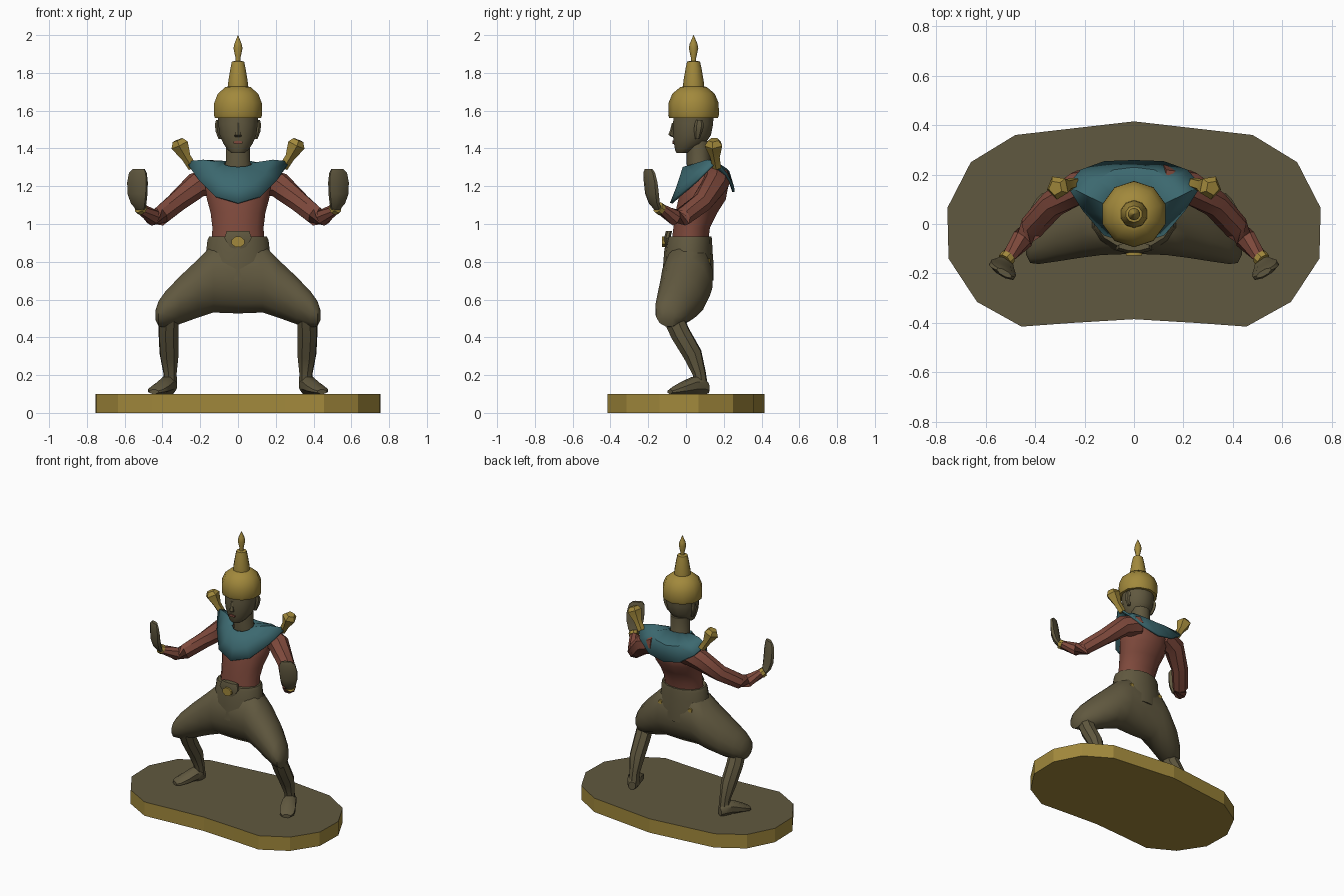
import bpy, bmesh
from math import sin, cos, pi, radians
from mathutils import Vector

if "Cube" in bpy.data.objects:
    bpy.data.objects.remove(bpy.data.objects["Cube"])


def material(name, r, g, b):
    m = bpy.data.materials.new(name)
    m.use_nodes = True
    m.diffuse_color = (r, g, b, 1)
    m.node_tree.nodes["Principled BSDF"].inputs["Base Color"].default_value = (r, g, b, 1)
    return m


GOLD = material("gold", 0.36, 0.25, 0.045)
OLIVE = material("olive", 0.118, 0.098, 0.05)
TEAL = material("teal", 0.045, 0.14, 0.16)
RED = material("red_brown", 0.21, 0.067, 0.045)
parts = []


def finish(name, bm, mat, mirror=False):
    bmesh.ops.recalc_face_normals(bm, faces=bm.faces)
    me = bpy.data.meshes.new(name)
    bm.to_mesh(me)
    bm.free()
    me.materials.append(mat)
    ob = bpy.data.objects.new(name, me)
    bpy.context.collection.objects.link(ob)
    if mirror:
        ob.modifiers.new("mirror", 'MIRROR')
    parts.append(ob)
    return ob


def loft(name, rings, mat, mirror=False, cap=True):
    """Skin a list of closed point rings."""
    bm = bmesh.new()
    rows = [[bm.verts.new(p) for p in ring] for ring in rings]
    n = len(rows[0])
    for a, b in zip(rows, rows[1:]):
        for i in range(n):
            j = (i + 1) % n
            bm.faces.new((a[i], a[j], b[j], b[i]))
    if cap:
        bm.faces.new(rows[0])
        bm.faces.new(rows[-1])
    return finish(name, bm, mat, mirror)


def ellipse(c, u, v, n):
    return [Vector(c) + Vector(u) * cos(2 * pi * (i + .5) / n)
            + Vector(v) * sin(2 * pi * (i + .5) / n) for i in range(n)]


def stack(name, rows, mat, n=12, **kw):
    """Horizontal sections: (z, half width, front y, back y)."""
    return loft(name, [ellipse((0, (f + b) / 2, z), (w, 0, 0), (0, (b - f) / 2, 0), n)
                       for z, w, f, b in rows], mat, **kw)


def tube(name, path, mat, n=8, mirror=True):
    """Round limb along a path of (x, y, z, radius)."""
    pts = [Vector(p[:3]) for p in path]
    rings = []
    for i, p in enumerate(path):
        t = (pts[min(i + 1, len(pts) - 1)] - pts[max(i - 1, 0)]).normalized()
        u = t.cross(Vector((0.5, -0.8, 0.2))).normalized()
        rings.append(ellipse(pts[i], u * p[3], t.cross(u) * p[3], n))
    return loft(name, rings, mat, mirror)


def slab(name, path, u, v, mat, n=8, mirror=True):
    """Flattened form along a path of (x, y, z, ru, rv) with fixed section axes."""
    u, v = Vector(u).normalized(), Vector(v).normalized()
    return loft(name, [ellipse(p[:3], u * p[3], v * p[4], n) for p in path], mat, mirror)


# Base plinth: gold rim, olive top
half = [(0, -.385), (.25, -.4), (.455, -.415), (.635, -.315), (.75, -.14),
        (.755, .065), (.66, .25), (.48, .36), (0, .415)]
outline = half + [(-x, y) for x, y in half[-2:0:-1]]
base = loft("base", [[(x, y, z) for x, y in outline] for z in (0, .1)], GOLD)
base.data.materials.append(OLIVE)
for f in base.data.polygons:
    f.material_index = int(f.normal.z > .5)

# Feet and shins
slab("foot", [(.35, .115, .13, .025, .03), (.36, .085, .145, .042, .05),
              (.38, .04, .145, .048, .05), (.41, -.02, .13, .055, .035),
              (.435, -.065, .118, .05, .02), (.445, -.085, .112, .03, .012)],
     (.87, .45, 0), (0, 0, 1), OLIVE)
tube("shin", [(.365, -.08, .53, .055), (.368, -.03, .42, .055), (.365, .035, .31, .052),
              (.36, .07, .21, .036), (.36, .08, .13, .038)], OLIVE)

# Baggy trousers: sections from one knee to the other, (x, low z, high z, front y, back y)
leg = [(0, .52, .9, -.125, .14), (.13, .525, .9, -.13, .145), (.21, .5, .82, -.14, .13),
       (.31, .465, .725, -.155, .08), (.385, .45, .645, -.165, .02),
       (.42, .455, .595, -.16, -.02), (.437, .49, .545, -.125, -.06)]
sections = [(-x, *r) for x, *r in leg[:0:-1]] + leg
trousers = loft("trousers", [ellipse((x, (f + b) / 2, (lo + hi) / 2), (0, (b - f) / 2, 0),
                                     (0, 0, (hi - lo) / 2), 12)
                             for x, lo, hi, f, b in sections], OLIVE)
stack("waist", [(.7, .2, -.125, .145), (.8, .19, -.12, .145), (.86, .172, -.115, .14),
                (.915, .166, -.105, .138), (.935, .155, -.1, .135)], OLIVE, n=14)

# Waist flap and gold buckle
slab("belt_flap", [(0, -.1, .87, .04, .012), (0, -.1, .925, .078, .018),
                   (0, -.09, .962, .065, .018)], (1, 0, 0), (0, 1, 0), OLIVE, mirror=False)
slab("buckle", [(0, -.128, .905, .036, .03), (0, -.112, .905, .036, .03)],
     (1, 0, 0), (0, 0, 1), GOLD, mirror=False)
slab("back_stud", [(.12, .085, .8, .018, .018), (.12, .128, .8, .016, .016)],
     (1, 0, 0), (0, 0, 1), GOLD, n=6)

# Torso leaning back
stack("torso", [(.9, .145, -.08, .12), (.98, .14, -.07, .13), (1.06, .15, -.06, .17),
                (1.13, .17, -.045, .215), (1.2, .18, -.025, .228), (1.27, .15, .01, .195),
                (1.31, .08, .03, .14)], RED)

# Arms, bracelets and raised palms
tube("arm", [(.11, .165, 1.235, .075), (.22, .15, 1.205, .07), (.33, .08, 1.11, .056),
             (.415, -.015, 1.04, .052), (.45, -.06, 1.035, .045), (.52, -.145, 1.085, .028)], RED)
tube("bracelet", [(.508, -.132, 1.076, .033), (.522, -.148, 1.088, .032)], GOLD)
slab("hand", [(.515, -.148, 1.075, .026, .018), (.526, -.168, 1.11, .046, .024),
              (.532, -.18, 1.16, .06, .026), (.532, -.187, 1.22, .063, .022),
              (.53, -.195, 1.27, .055, .018), (.525, -.198, 1.292, .035, .012)],
     (.87, .5, 0), (.5, -.87, 0), OLIVE)

# Draped collar, lofted from the neck to the shoulder points
rim = [(0, -.078, 1.11), (.12, -.04, 1.145), (.205, .06, 1.23), (.27, .155, 1.325),
       (.215, .215, 1.26), (.12, .248, 1.195), (0, .252, 1.17)]
rows = [[], [], []]
for i, p in enumerate(rim):
    a = radians(30 * i)
    outer = Vector(p)
    inner = Vector((.075 * sin(a), .062 - .072 * cos(a), 1.318 - .018 * cos(a)))
    middle = inner.lerp(outer, .55) + Vector((0, .025 * max(0, -cos(a)), .012 - .02 * cos(a)))
    for row, q in zip(rows, (inner, middle, outer)):
        row.append(q)
rows = [r + [Vector((-q.x, q.y, q.z)) for q in r[-2:0:-1]] for r in rows]
collar = loft("collar", rows, TEAL, cap=False)
mod = collar.modifiers.new("thickness", 'SOLIDIFY')
mod.thickness = .014
mod.offset = 0

# Flared shoulder ornaments
tube("shoulder_ornament", [(.24, .165, 1.3, .025), (.275, .155, 1.355, .027),
                           (.308, .148, 1.42, .05), (.318, .146, 1.445, .03)], GOLD, n=5)

# Neck, head and features
stack("neck", [(1.27, .085, .01, .15), (1.33, .068, .002, .13), (1.44, .066, .005, .13)],
      OLIVE, n=10)
stack("head", [(1.375, .036, -.05, .0), (1.392, .056, -.06, .05), (1.425, .08, -.066, .105),
               (1.47, .1, -.073, .135), (1.53, .108, -.073, .148), (1.6, .11, -.065, .148)], OLIVE)
slab("nose", [(0, -.055, 1.46, .02, .018), (0, -.07, 1.472, .02, .024),
              (0, -.067, 1.5, .012, .016), (0, -.063, 1.535, .01, .012)],
     (1, 0, 0), (0, 1, 0), OLIVE, n=6, mirror=False)
slab("lips", [(0, -.072, 1.432, .028, .009), (0, -.064, 1.432, .028, .009)],
     (1, 0, 0), (0, 0, 1), RED, n=6, mirror=False)
slab("ear", [(.095, .06, 1.45, .01, .012), (.108, .065, 1.49, .012, .022),
             (.112, .07, 1.525, .012, .026), (.108, .07, 1.55, .01, .016)],
     (1, 0, 0), (0, 1, 0), OLIVE, n=6)

# Tiered crown with spire
crown = [(1.56, .128), (1.575, .134), (1.64, .133), (1.69, .112), (1.725, .07), (1.728, .056),
         (1.755, .054), (1.825, .042), (1.86, .034), (1.864, .014), (1.88, .014),
         (1.93, .025), (1.955, .02), (2.0, .001)]
stack("crown", [(z, r, .04 - r, .04 + r) for z, r in crown], GOLD, n=10)

# Shading: soft on the figure, flat on the base
bpy.ops.object.select_all(action='DESELECT')
for ob in parts:
    ob.select_set(ob is not base)
bpy.context.view_layer.objects.active = trousers
bpy.ops.object.shade_smooth_by_angle(angle=radians(40))
